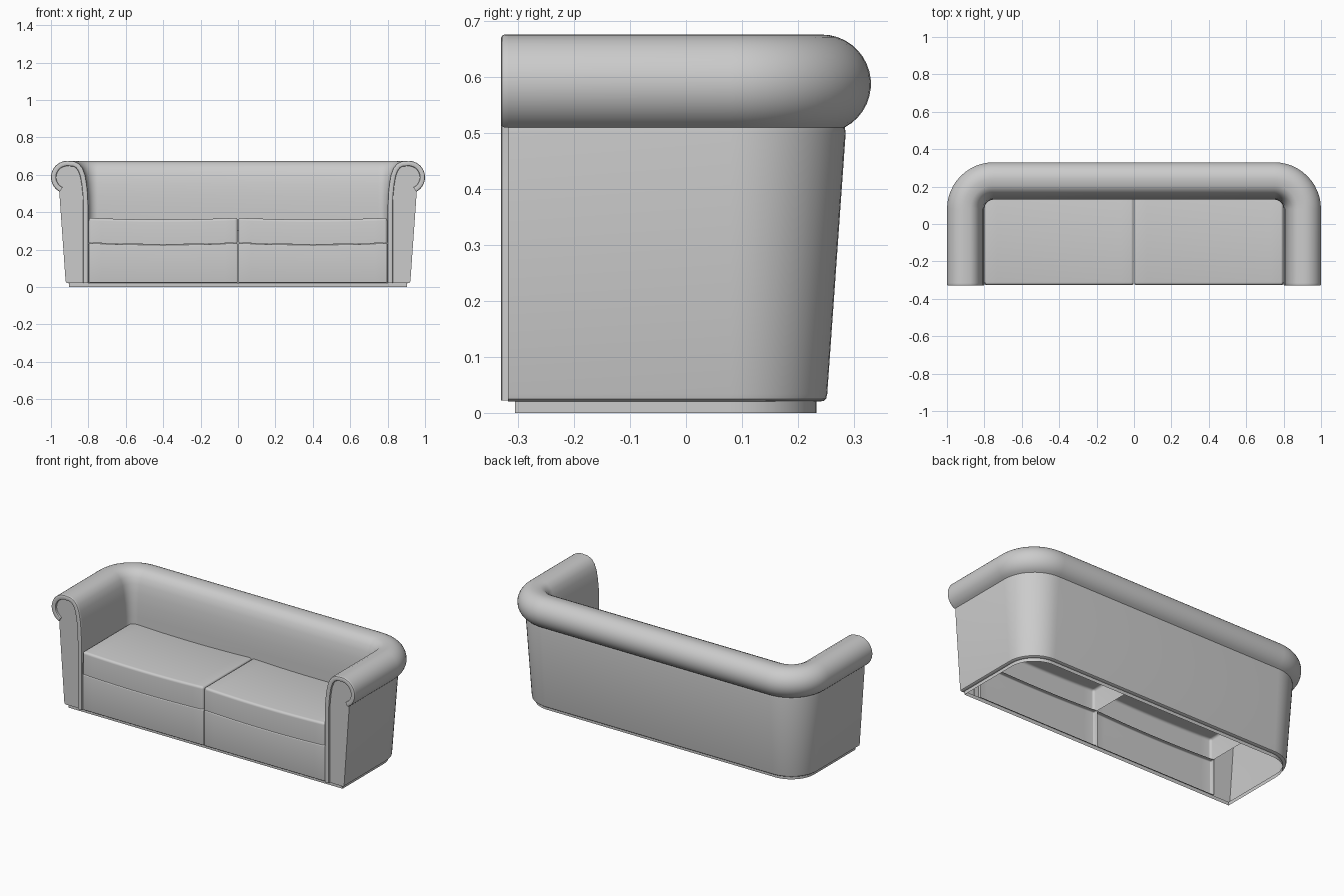
import bpy, bmesh, math
from mathutils import Vector

if "Cube" in bpy.data.objects:
    bpy.data.objects.remove(bpy.data.objects["Cube"])

fabric = bpy.data.materials.new("grey_upholstery")
fabric.use_nodes = True
GREY = (0.6, 0.6, 0.6, 1)
fabric.diffuse_color = GREY
fabric.node_tree.nodes["Principled BSDF"].inputs["Base Color"].default_value = GREY

FRONT = -0.318      # plane of the arm fronts
CORNER = 0.25       # radius of the outer back corners


def finish(bm, name, angle=35):
    bmesh.ops.recalc_face_normals(bm, faces=bm.faces[:])
    mesh = bpy.data.meshes.new(name)
    bm.to_mesh(mesh)
    bm.free()
    mesh.materials.append(fabric)
    obj = bpy.data.objects.new(name, mesh)
    bpy.context.collection.objects.link(obj)
    bpy.ops.object.select_all(action='DESELECT')
    obj.select_set(True)
    bpy.context.view_layer.objects.active = obj
    bpy.ops.object.shade_smooth_by_angle(angle=math.radians(angle))
    return obj


def loft(bm, rows, close_rows=False, close_cols=False, caps=False):
    """Skin a list of rows of points."""
    grid = [[bm.verts.new(p) for p in row] for row in rows]
    n, m = len(grid), len(grid[0])
    for i in range(n if close_rows else n - 1):
        a, b = grid[i], grid[(i + 1) % n]
        for j in range(m if close_cols else m - 1):
            k = (j + 1) % m
            bm.faces.new((a[j], a[k], b[k], b[j]))
    if caps:
        bm.faces.new(grid[0])
        bm.faces.new(grid[-1])


def u_stations(front, steps=12):
    """Centre and direction of every section around the U-shaped plan."""
    out = [(0.75, front, 0.0)]
    for side, start in ((0.75, 0), (-0.75, 90)):
        out += [(side, 0.08, math.radians(start + 90 * i / steps)) for i in range(steps + 1)]
    return out + [(-0.75, front, math.pi)]


def place(station, d, z):
    cx, cy, a = station
    r = CORNER - d
    return (cx + r * math.cos(a), cy + r * math.sin(a), z)


# Section of arms and back: (distance in from the outermost edge, height)
outer = [(0.097, 0.02), (0.085, 0.021), (0.08, 0.025), (0.078, 0.034), (0.045, 0.5)]
roll = []
for i in range(17):
    t = math.radians(-62 + 152 * i / 16)
    roll.append((0.088 - 0.088 * math.cos(t), 0.587 + 0.088 * math.sin(t)))
inner = [(0.125, 0.672), (0.15, 0.66), (0.17, 0.635), (0.183, 0.6),
         (0.192, 0.55), (0.198, 0.49), (0.2, 0.42)]

# Upholstered shell
bm = bmesh.new()
section = outer + roll + inner + [(0.2, 0.3)]
loft(bm, [[place(s, d, z) for d, z in section] for s in u_stations(FRONT)])
finish(bm, "arms_and_back")

# Plinth strip below the shell
bm = bmesh.new()
loft(bm, [[place(s, 0.097, z) for z in (0, 0.021)] for s in u_stations(-0.305)], close_rows=True)
finish(bm, "plinth")

# Arm fronts and their raised scroll trim
trim = roll + inner + [(0.2, 0.2), (0.2, 0.022)]
trim_section = [(0, 0.004), (0, -0.006), (0.002, -0.01), (0.006, -0.012),
                (0.022, -0.012), (0.026, -0.01), (0.028, -0.006), (0.028, 0.004)]
for side, label in ((1, "left"), (-1, "right")):
    bm = bmesh.new()
    outline = outer[1:] + roll + inner + [(0.2, 0.022)]
    bm.faces.new([bm.verts.new((side * (1 - d), FRONT, z)) for d, z in outline])
    finish(bm, label + "_arm_front")

    bm = bmesh.new()
    rows = []
    for i, p in enumerate(trim):
        before, after = Vector(trim[max(i - 1, 0)]), Vector(trim[min(i + 1, len(trim) - 1)])
        along = (after - before).normalized()
        inward = Vector((along.y, -along.x))
        row = []
        for offset, depth in trim_section:
            q = Vector(p) + inward * offset
            row.append((side * (1 - q.x), FRONT + depth, q.y))
        rows.append(row)
    loft(bm, rows, close_cols=True, caps=True)
    finish(bm, label + "_arm_trim")


def padded_box(name, x0, x1, y0, y1, z0, z1, radius, sag, open_side):
    """Rounded box with a gentle sag and one hidden side left open."""
    bm = bmesh.new()
    bmesh.ops.create_cube(bm, size=1)
    for v in bm.verts:
        v.co = ((x0 + x1) / 2 + v.co.x * (x1 - x0),
                (y0 + y1) / 2 + v.co.y * (y1 - y0),
                (z0 + z1) / 2 + v.co.z * (z1 - z0))
    bm.normal_update()
    gone = [f for f in bm.faces if f.normal.dot(Vector(open_side)) > 0.9]
    bmesh.ops.delete(bm, geom=gone, context='FACES')
    bmesh.ops.bevel(bm, geom=[e for e in bm.edges if not e.is_boundary], offset=radius,
                    segments=4, profile=0.5, affect='EDGES')
    for i in range(1, 12):
        x = x0 + (x1 - x0) * i / 12
        bmesh.ops.bisect_plane(bm, geom=bm.verts[:] + bm.edges[:] + bm.faces[:],
                               plane_co=(x, 0, 0), plane_no=(1, 0, 0))
    for v in bm.verts:
        t = (2 * v.co.x - x0 - x1) / (x1 - x0)
        if v.co.z > 0.2:
            v.co.z -= sag * (1 - t * t)
    return finish(bm, name, 50)


# Seat cushions and the front panels below them
for x0, label in ((0.002, "left"), (-0.798, "right")):
    x1 = x0 + 0.796
    padded_box(label + "_seat_cushion", x0, x1, -0.326, 0.145, 0.237, 0.37, 0.014, 0.009, (0, 0, -1))
    padded_box(label + "_front_panel", x0, x1, -0.325, -0.3, 0.022, 0.235, 0.006, 0.009, (0, 1, 0))
